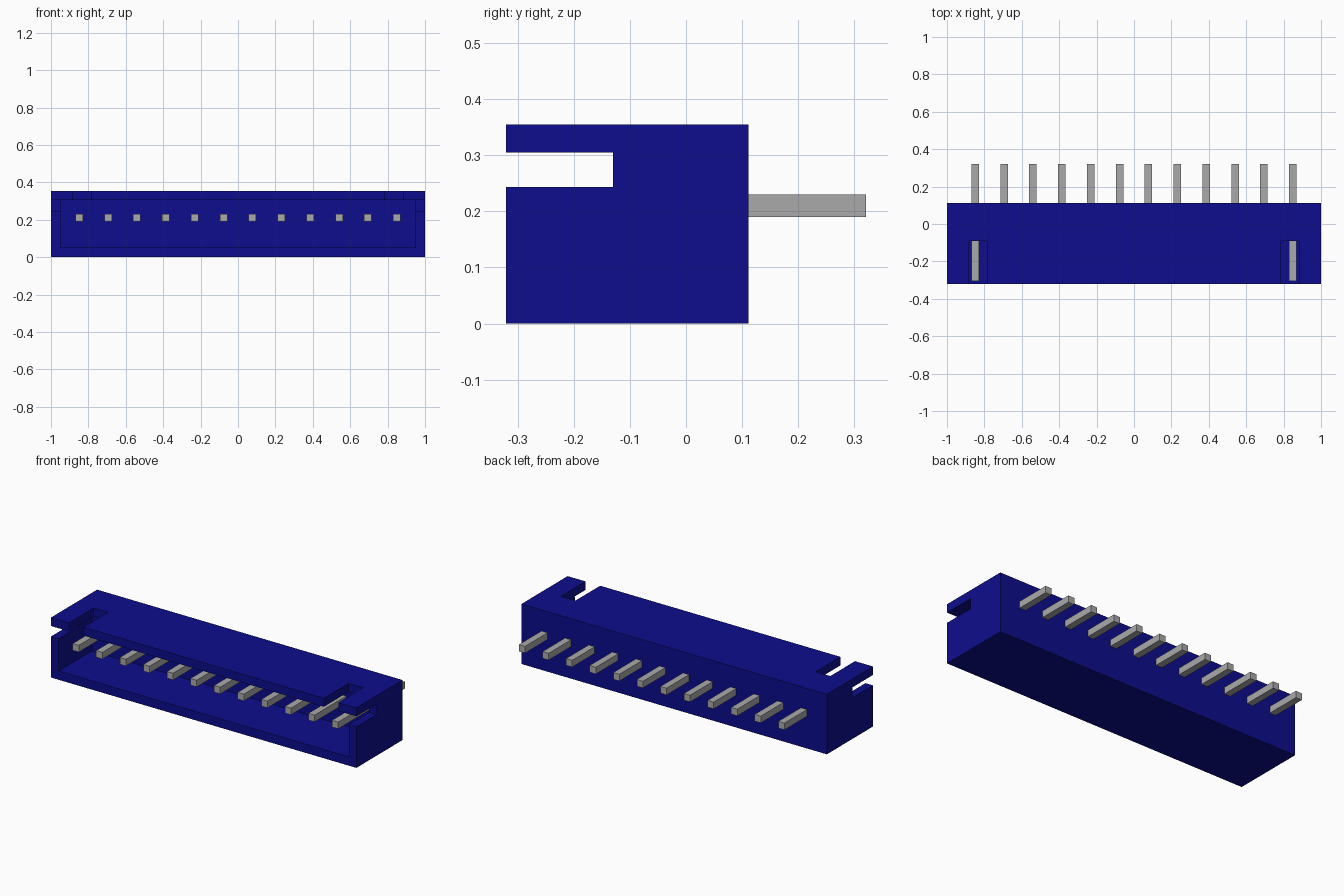
import bpy

old = bpy.data.objects.get("Cube")
if old:
    bpy.data.objects.remove(old, do_unlink=True)


def material(name, colour):
    m = bpy.data.materials.new(name)
    m.use_nodes = True
    m.diffuse_color = colour
    bsdf = m.node_tree.nodes["Principled BSDF"]
    bsdf.inputs["Base Color"].default_value = colour
    return m


def box(name, lo, hi, mat=None):
    """Box between two opposite corners."""
    bpy.ops.mesh.primitive_cube_add(size=1, location=[(a + b) / 2 for a, b in zip(lo, hi)])
    ob = bpy.context.object
    ob.name = ob.data.name = name
    ob.scale = [b - a for a, b in zip(lo, hi)]
    bpy.ops.object.transform_apply(location=False, rotation=False, scale=True)
    if mat:
        ob.data.materials.append(mat)
    return ob


def cut(target, lo, hi):
    """Subtract a box from the target and discard the cutter."""
    cutter = box("cutter", lo, hi, target.data.materials[0])
    cutter.hide_render = True
    mod = target.modifiers.new("cut", 'BOOLEAN')
    mod.operation, mod.solver, mod.object = 'DIFFERENCE', 'EXACT', cutter
    bpy.context.view_layer.objects.active = target
    bpy.ops.object.modifier_apply(modifier=mod.name)
    bpy.data.objects.remove(cutter, do_unlink=True)


blue = material("blue plastic", (0.004, 0.004, 0.27, 1))
metal = material("grey metal", (0.4, 0.4, 0.4, 1))

FRONT, BACK, HEIGHT = -0.321, 0.111, 0.355
CAVITY_BACK = -0.01

# Housing: open-fronted shell with slots in the side walls and the top
housing = box("housing", (-1, FRONT, 0), (1, BACK, HEIGHT), blue)
cut(housing, (-0.95, -0.5, 0.052), (0.95, CAVITY_BACK, 0.305))
for s in (-1, 1):
    x0, x1 = sorted((s * 0.9, s * 1.1))
    cut(housing, (x0, -0.5, 0.243), (x1, -0.13, 0.305))
    x0, x1 = sorted((s * 0.787, s * 0.882))
    cut(housing, (x0, -0.5, 0.25), (x1, -0.09, 0.4))

# Row of twelve square contact pins through the back wall
PINS, PITCH, HALF = 12, 0.1544, 0.02
for i in range(PINS):
    x = (i - (PINS - 1) / 2) * PITCH
    box(f"pin_{i + 1}", (x - HALF, -0.305, 0.19), (x + HALF, 0.321, 0.23), metal)
